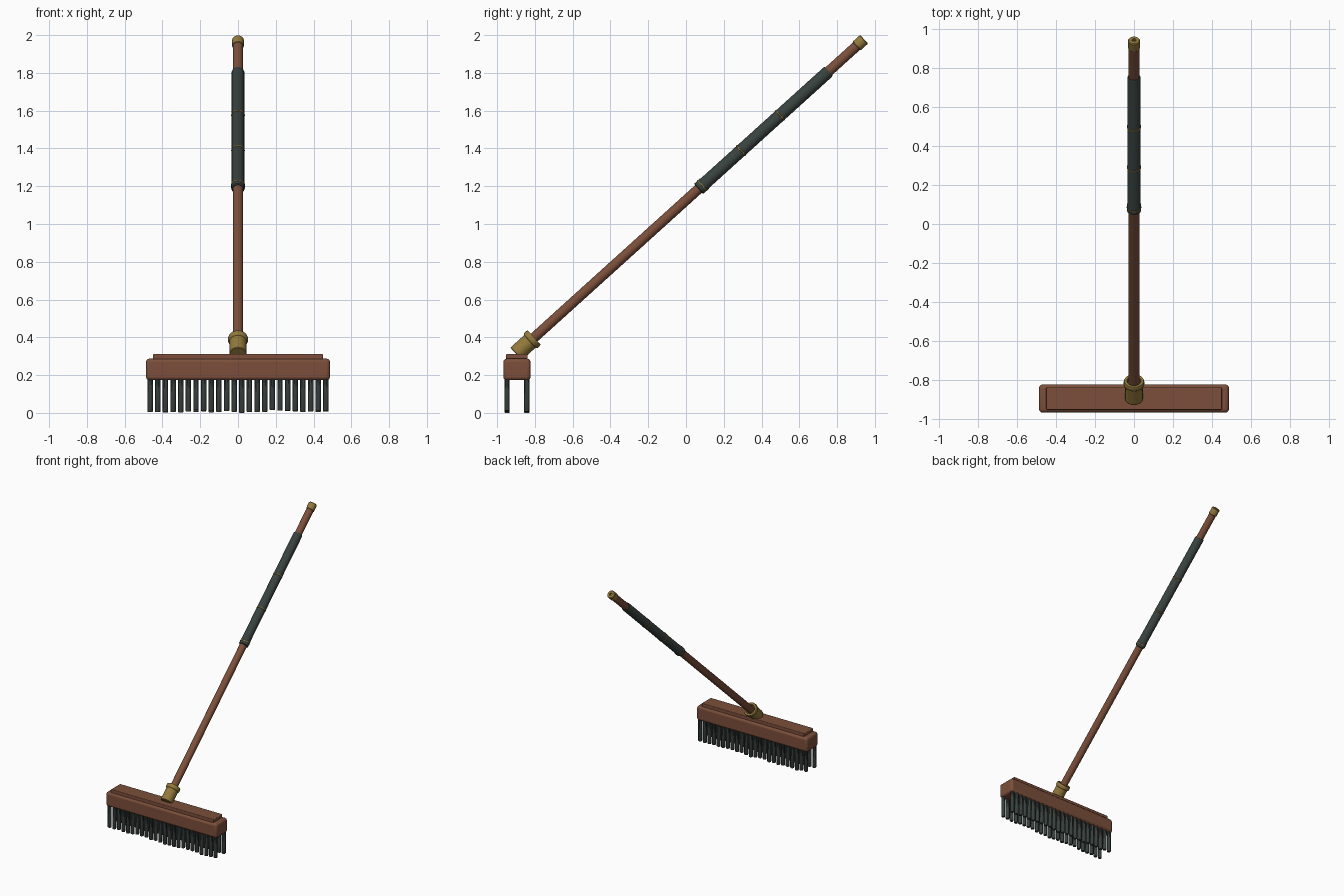
import bpy, math, random
from mathutils import Vector, Matrix

if "Cube" in bpy.data.objects:
    bpy.data.objects.remove(bpy.data.objects["Cube"])

random.seed(4)


def material(name, rgb):
    m = bpy.data.materials.new(name)
    m.diffuse_color = (*rgb, 1)
    m.use_nodes = True
    m.node_tree.nodes["Principled BSDF"].inputs["Base Color"].default_value = m.diffuse_color
    return m


WOOD = material("brown wood", (0.20, 0.078, 0.043))
DARK = material("dark green grey", (0.040, 0.054, 0.050))
BRASS = material("aged brass", (0.29, 0.19, 0.045))

# Handle axis, leaning back in the yz plane
BASE = Vector((0, -0.90, 0.312))
TIP = Vector((0, 0.943, 1.978))
AXIS = (TIP - BASE).normalized()
LENGTH = (TIP - BASE).length
LEAN = Matrix.Translation(BASE) @ AXIS.to_track_quat('Z', 'Y').to_matrix().to_4x4()


def mesh_object(name, verts, faces, mat):
    me = bpy.data.meshes.new(name)
    me.from_pydata(verts, [], faces)
    me.materials.append(mat)
    ob = bpy.data.objects.new(name, me)
    bpy.context.collection.objects.link(ob)
    return ob


def smooth(ob, angle=35):
    bpy.ops.object.select_all(action='DESELECT')
    ob.select_set(True)
    bpy.context.view_layer.objects.active = ob
    bpy.ops.object.shade_smooth_by_angle(angle=math.radians(angle))


def lathe(name, profile, mat, sides=24, matrix=LEAN):
    """Turn (radius, height) points round z, closing both ends."""
    verts, faces = [], []
    for r, h in profile:
        for i in range(sides):
            a = math.tau * i / sides
            verts.append(matrix @ Vector((r * math.cos(a), r * math.sin(a), h)))
    for k in range(len(profile) - 1):
        for i in range(sides):
            j = (i + 1) % sides
            a, b = k * sides, (k + 1) * sides
            faces.append((a + i, a + j, b + j, b + i))
    faces.append(tuple(reversed(range(sides))))
    top = (len(profile) - 1) * sides
    faces.append(tuple(range(top, top + sides)))
    ob = mesh_object(name, verts, faces, mat)
    smooth(ob)
    return ob


def block(name, low, high, mat, bevel):
    bpy.ops.mesh.primitive_cube_add(size=1)
    ob = bpy.context.object
    ob.name = name
    low, high = Vector(low), Vector(high)
    ob.data.transform(Matrix.Translation((low + high) / 2) @ Matrix.Diagonal((*(high - low), 1)))
    ob.data.materials.append(mat)
    mod = ob.modifiers.new("rounded edges", 'BEVEL')
    mod.width, mod.segments = bevel, 3
    smooth(ob)
    return ob


# Brush head
block("head_block", (-0.487, -0.967, 0.173), (0.487, -0.823, 0.287), WOOD, 0.018)
block("head_top_plate", (-0.45, -0.953, 0.28), (0.45, -0.838, 0.312), WOOD, 0.005)

# Two rows of bristles with slightly uneven lengths
for row, y in (("front", -0.947), ("back", -0.843)):
    for i in range(24):
        x = -0.465 + 0.93 * i / 23
        bottom = 0.0 if i == 12 else random.uniform(0.002, 0.016)
        lathe(f"bristle_{row}_{i + 1}", [(0.0125, bottom), (0.0145, bottom + 0.004), (0.0145, 0.18)],
              DARK, 10, Matrix.Translation((x, y, 0)))

# Brass socket with a rolled collar
lathe("socket", [(0.042, 0), (0.045, 0.004), (0.045, 0.098), (0.051, 0.102), (0.053, 0.107),
                 (0.053, 0.122), (0.050, 0.130), (0.037, 0.130), (0.034, 0.126), (0.034, 0.11)], BRASS)

# Wooden shaft
lathe("shaft", [(0.027, 0.05), (0.027, LENGTH - 0.02)], WOOD)

# Wrapped grip with a thicker lower lip and thin brass rings
lathe("grip", [(0.031, 1.303), (0.036, 1.308), (0.036, 1.345), (0.0335, 1.35),
               (0.0335, 2.225), (0.030, 2.232)], DARK)
for i, t in enumerate((1.330, 1.606, 1.885)):
    r = 0.0375 if i == 0 else 0.036
    lathe(f"grip_ring_{i + 1}", [(0.032, t - 0.005), (r, t - 0.003), (r, t + 0.003), (0.032, t + 0.005)], BRASS)

# End cap with a small hole
lathe("end_cap", [(0.028, LENGTH - 0.055), (0.031, LENGTH - 0.051), (0.031, LENGTH - 0.005),
                  (0.027, LENGTH), (0.011, LENGTH), (0.011, LENGTH - 0.012)], BRASS)
